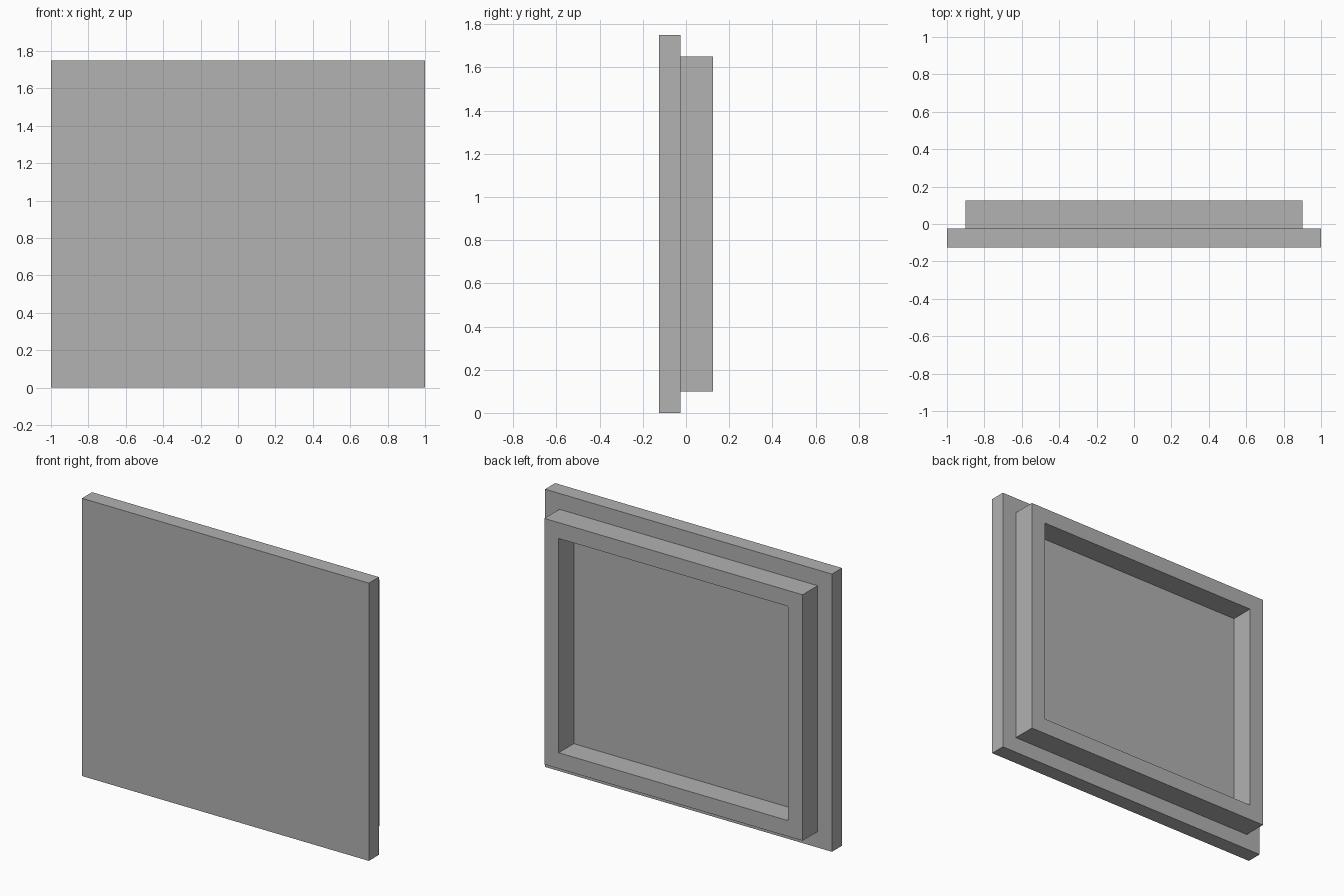
import bpy
import bmesh

cube = bpy.data.objects.get("Cube")
if cube:
    bpy.data.objects.remove(cube, do_unlink=True)

# Single neutral grey
GREY = (0.445, 0.445, 0.445, 1.0)
grey = bpy.data.materials.new("neutral_grey")
grey.use_nodes = True
grey.diffuse_color = GREY
grey.node_tree.nodes["Principled BSDF"].inputs["Base Color"].default_value = GREY

WIDTH, HEIGHT = 2.0, 1.75
FRONT, STEP, BACK = -0.125, -0.025, 0.125
MARGIN = 0.1  # step from panel edge to rim, and the rim's wall thickness


def rectangle(bm, inset, y):
    """Rectangle in the xz plane, inset from the panel outline."""
    x, low, high = WIDTH / 2 - inset, inset, HEIGHT - inset
    corners = ((-x, low), (x, low), (x, high), (-x, high))
    return [bm.verts.new((cx, y, cz)) for cx, cz in corners]


def bridge(bm, first, second):
    for i in range(4):
        j = (i + 1) % 4
        bm.faces.new((first[i], first[j], second[j], second[i]))


# Panel with a raised hollow rim: one closed shell built from rectangular loops
bm = bmesh.new()
loops = [rectangle(bm, inset, y) for inset, y in (
    (0, FRONT),
    (0, STEP),
    (MARGIN, STEP),
    (MARGIN, BACK),
    (2 * MARGIN, BACK),
    (2 * MARGIN, STEP),
)]
for first, second in zip(loops, loops[1:]):
    bridge(bm, first, second)
bm.faces.new(loops[0])
bm.faces.new(loops[-1])
bmesh.ops.recalc_face_normals(bm, faces=bm.faces[:])

mesh = bpy.data.meshes.new("panel_with_rim")
bm.to_mesh(mesh)
bm.free()
mesh.materials.append(grey)
panel = bpy.data.objects.new("panel_with_rim", mesh)
bpy.context.collection.objects.link(panel)
